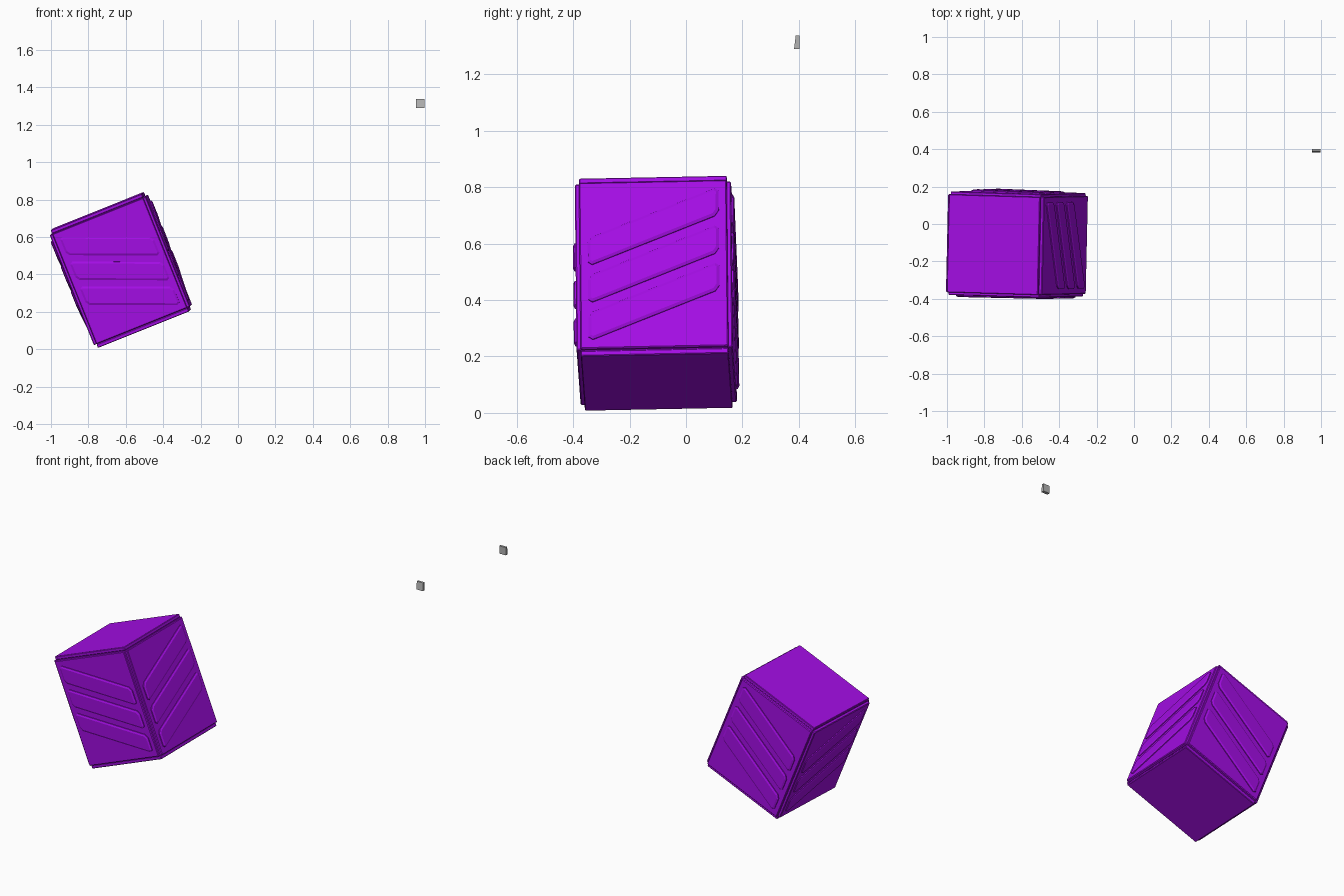
import bpy
import bmesh
from math import radians, tan, pi
from mathutils import Matrix, Vector

if "Cube" in bpy.data.objects:
    bpy.data.objects.remove(bpy.data.objects["Cube"], do_unlink=True)


def make_material(name, colour):
    mat = bpy.data.materials.new(name)
    mat.use_nodes = True
    mat.diffuse_color = (*colour, 1)
    mat.node_tree.nodes["Principled BSDF"].inputs["Base Color"].default_value = (*colour, 1)
    return mat


purple = make_material("bright purple", (0.37, 0.004, 0.78))
grey = make_material("mid grey", (0.45, 0.45, 0.45))

# Tilted frame of the crate
x_axis = Vector((0.928, -0.028, 0.372)).normalized()
z_axis = Vector((-0.372, -0.01, 0.928))
y_axis = z_axis.cross(x_axis).normalized()
z_axis = x_axis.cross(y_axis)
FRAME = Matrix.Translation((-0.626, -0.107, 0.424)) @ Matrix(
    (x_axis, y_axis, z_axis)).transposed().to_4x4()

HALF = 0.262      # half width of every slab
SIDE_OUT = 0.277  # outer plane of the side panels
TALL = 0.339      # outer plane of the lids
NOTCH = 0.02      # slab thickness


def finish(bm, name, mat, matrix):
    bm.transform(matrix)
    bmesh.ops.recalc_face_normals(bm, faces=bm.faces[:])
    mesh = bpy.data.meshes.new(name)
    bm.to_mesh(mesh)
    bm.free()
    mesh.materials.append(mat)
    obj = bpy.data.objects.new(name, mesh)
    bpy.context.collection.objects.link(obj)
    return obj


def box(name, low, high, mat, matrix, chamfer=0):
    bm = bmesh.new()
    bmesh.ops.create_cube(bm, size=1)
    low, high = Vector(low), Vector(high)
    bmesh.ops.scale(bm, vec=high - low, verts=bm.verts[:])
    bmesh.ops.translate(bm, vec=(low + high) / 2, verts=bm.verts[:])
    if chamfer:
        bmesh.ops.bevel(bm, geom=bm.edges[:], offset=chamfer, segments=1,
                        affect='EDGES', profile=0.5)
    return finish(bm, name, mat, matrix)


def slanted_bar(name, centre_z, direction, matrix):
    """Raised parallelogram with clipped corners and a chamfered rim."""
    half_w, half_h = 0.233, 0.053
    rise = half_w * tan(radians(22)) * direction
    corners = [Vector((sx * half_w, -SIDE_OUT, centre_z + sx * rise + sz * half_h))
               for sx, sz in ((-1, -1), (1, -1), (1, 1), (-1, 1))]
    bm = bmesh.new()
    outline = []
    for k, corner in enumerate(corners):
        for neighbour in (corners[k - 1], corners[(k + 1) % 4]):
            clip = (neighbour - corner).normalized() * 0.016
            outline.append(bm.verts.new(corner + clip))
    front = bm.faces.new(outline)
    # Raise the outline, then inset the top and raise it again for the rim
    wall = bmesh.ops.extrude_face_region(bm, geom=[front])["geom"]
    raised = [v for v in wall if isinstance(v, bmesh.types.BMVert)]
    top = [f for f in wall if isinstance(f, bmesh.types.BMFace)]
    bmesh.ops.translate(bm, vec=(0, -0.005, 0), verts=raised)
    bm.normal_update()
    bmesh.ops.inset_region(bm, faces=top, thickness=0.011, depth=0)
    bmesh.ops.translate(bm, vec=(0, -0.005, 0), verts=top[0].verts[:])
    finish(bm, name, purple, matrix)


# Core block
core = HALF - 0.003
box("crate_core", (-core, -core, 0.015 - TALL), (core, core, TALL - 0.015), purple, FRAME)

# Lid and base slabs
box("crate_lid", (-HALF, -HALF, TALL - NOTCH), (HALF, HALF, TALL), purple, FRAME, 0.003)
box("crate_base", (-HALF, -HALF, -TALL), (HALF, HALF, NOTCH - TALL), purple, FRAME, 0.003)

# Side panels, each with three slanted bars in mirrored directions
for i, side in enumerate(("front", "left", "back", "right")):
    turned = FRAME @ Matrix.Rotation(i * pi / 2, 4, 'Z')
    box(side + "_panel", (-HALF, -SIDE_OUT, -0.317),
        (HALF, NOTCH - SIDE_OUT, 0.317), purple, turned, 0.004)
    for n in (-1, 0, 1):
        slanted_bar(f"{side}_bar_{n + 2}", n * 0.143, 1 if i % 2 else -1, turned)

# Small separate grey block, tapered towards the top
block = box("small_block", (0.953, 0.383, 1.29), (0.997, 0.402, 1.338), grey, Matrix())
for v in block.data.vertices:
    if v.co.z > 1.3 and v.co.y < 0.39:
        v.co.y += 0.006
